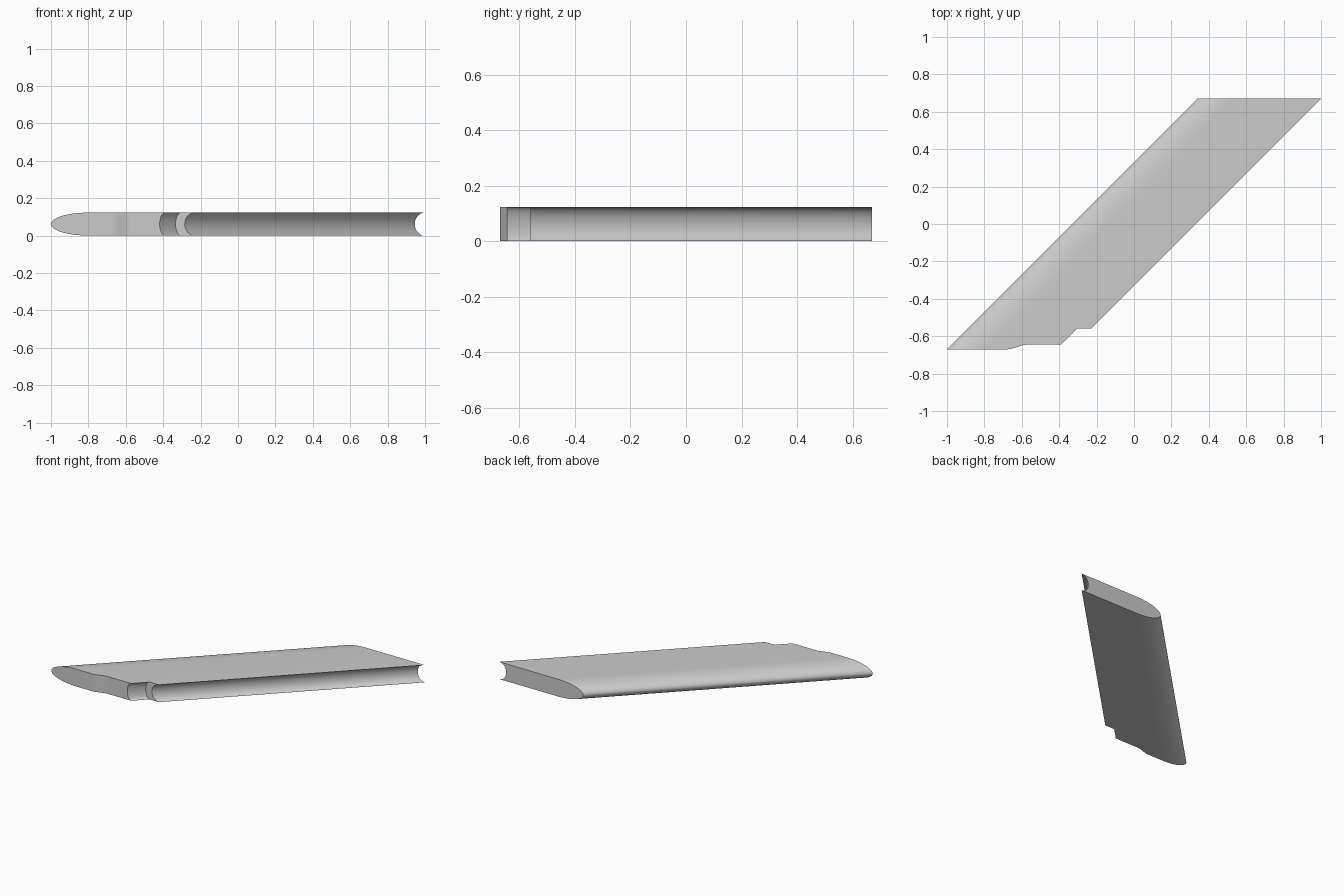
import bpy, bmesh, math
from mathutils import Vector

if "Cube" in bpy.data.objects:
    bpy.data.objects.remove(bpy.data.objects["Cube"])

T = 0.123            # panel thickness
H = T / 2
BACK = 0.67          # half length in y

grey = bpy.data.materials.new("plain grey")
grey.use_nodes = True
grey.diffuse_color = (0.6, 0.6, 0.6, 1)
grey.node_tree.nodes["Principled BSDF"].inputs["Base Color"].default_value = (0.6, 0.6, 0.6, 1)


def prism(name, points, sweep):
    """Solid made by sweeping a closed outline along a vector."""
    bm = bmesh.new()
    base = bm.faces.new([bm.verts.new(p) for p in points])
    ext = bmesh.ops.extrude_face_region(bm, geom=[base], use_keep_orig=True)
    moved = [v for v in ext["geom"] if isinstance(v, bmesh.types.BMVert)]
    bmesh.ops.translate(bm, verts=moved, vec=Vector(sweep))
    bmesh.ops.recalc_face_normals(bm, faces=bm.faces[:])
    mesh = bpy.data.meshes.new(name)
    bm.to_mesh(mesh)
    bm.free()
    mesh.materials.append(grey)
    obj = bpy.data.objects.new(name, mesh)
    bpy.context.collection.objects.link(obj)
    return obj


def hollow(edge, depth, steps=20):
    """Concave groove outline from bottom to top, as (offset, z)."""
    angles = [math.pi * (i / steps - 0.5) for i in range(steps + 1)]
    return [(edge - depth * math.cos(a), H + H * math.sin(a)) for a in angles]


def swept(name, section, y0, y1):
    """Section swept along the diagonal, cut square to y at both ends."""
    return prism(name, [(s + y0, y0, z) for s, z in section], (y1 - y0, y1 - y0, 0))


# Panel: elliptical nose on one edge, full-length groove on the other
nose = []
for i in range(33):
    a = math.pi * (0.5 + i / 32)
    nose.append((-0.13 + 0.2 * math.cos(a), H + H * math.sin(a)))
panel = swept("swept_panel", hollow(0.33, 0.055) + nose, -BACK, BACK)

# Cutter for the short notch beside the groove
step = hollow(0.256, 0.03) + [(0.256, 0.2), (0.6, 0.2), (0.6, -0.1), (0.256, -0.1)]
notch_cutter = swept("notch_cutter", step, -0.8, -0.56)

# Cutter for the shallow wavy relief on the front end
wave = [(-0.69, -0.68)]
for i in range(11):
    t = i / 10
    wave.append((-0.68 + 0.11 * t, -0.67 + 0.025 * t * t * (3 - 2 * t)))
wave += [(0.3, -0.645), (0.3, -0.8), (-0.69, -0.8)]
relief_cutter = prism("relief_cutter", [(x, y, -0.1) for x, y in wave], (0, 0, 0.4))

bpy.ops.object.select_all(action="DESELECT")
panel.select_set(True)
bpy.context.view_layer.objects.active = panel
for cutter in (notch_cutter, relief_cutter):
    cutter.hide_render = True
    mod = panel.modifiers.new(cutter.name, "BOOLEAN")
    mod.operation = "DIFFERENCE"
    mod.solver = "EXACT"
    mod.object = cutter
    bpy.ops.object.modifier_apply(modifier=mod.name)
    bpy.data.objects.remove(cutter)
bpy.ops.object.shade_smooth_by_angle(angle=math.radians(30))
